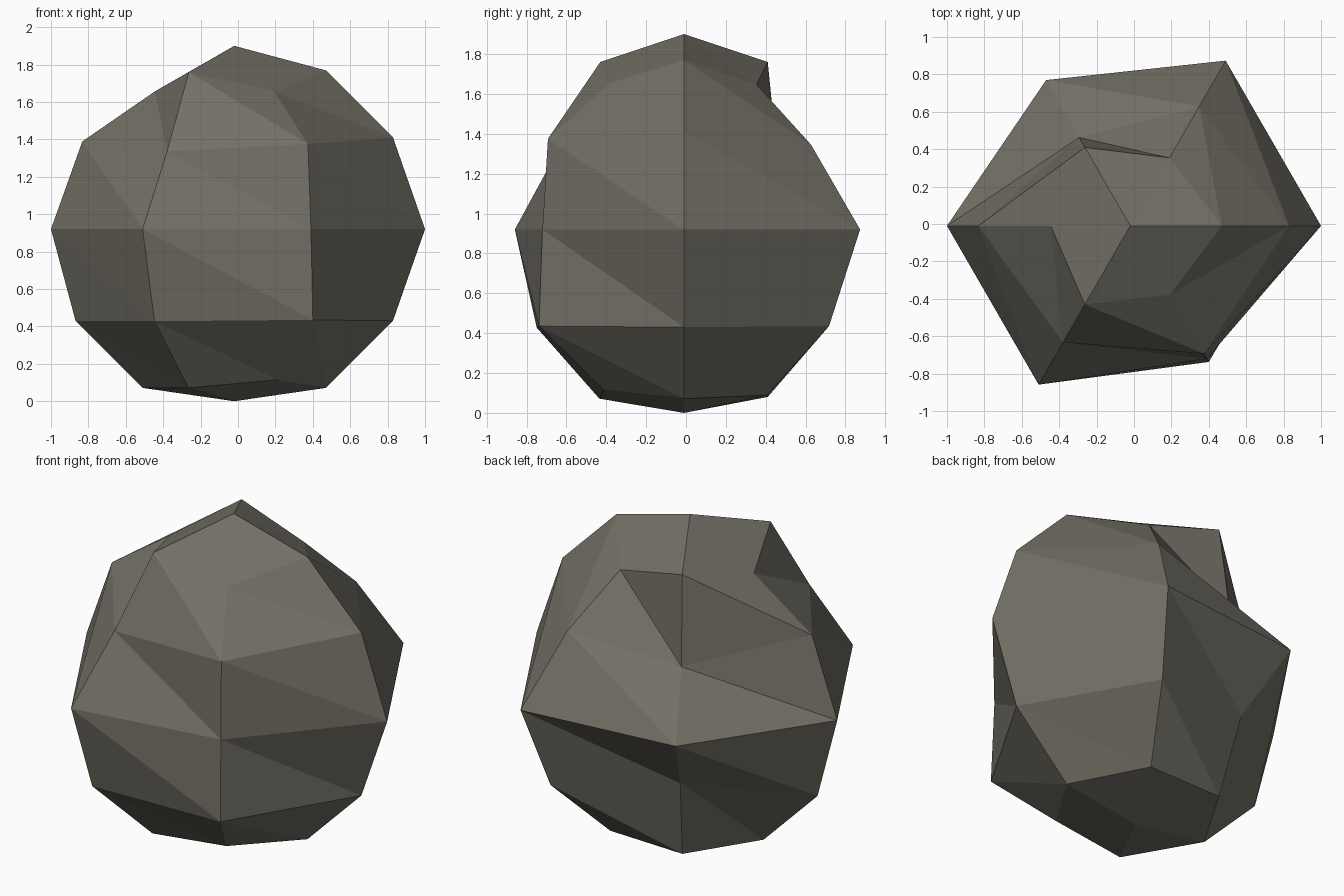
import bpy, bmesh, math
from mathutils import Vector

if "Cube" in bpy.data.objects:
    bpy.data.objects.remove(bpy.data.objects["Cube"])

SIDES = 6
CENTRE = Vector((-0.02, -0.01, 0.92))

# Stretch of each point away from the centre: one row per ring, bottom to top,
# starting on the right (+x) and going round by the back
RINGS = [
    [0.98, 0.96, 0.97, 0.98, 0.98, 0.93],
    [0.98, 0.97, 0.71, 0.98, 0.985, 0.97],
    [1.02, 1.02, 0.90, 0.98, 0.98, 0.82],
    [0.98, 0.85, 0.63, 0.938, 0.83, 0.91],
    [0.98, 0.84, 0.97, 0.85, 0.97, 0.85],
]

mat = bpy.data.materials.new("stone grey")
mat.diffuse_color = (0.17, 0.16, 0.13, 1)
mat.use_nodes = True
mat.node_tree.nodes["Principled BSDF"].inputs["Base Color"].default_value = mat.diffuse_color

bm = bmesh.new()


def point(lat, lon, stretch):
    a, b = math.radians(lat), math.radians(lon)
    d = Vector((math.cos(a) * math.cos(b), math.cos(a) * math.sin(b), math.sin(a)))
    return bm.verts.new(CENTRE + d * stretch)


# Dented six-sided ball
bottom = point(-90, 0, 0.92)
top = point(90, 0, 0.98)
rings = [[point(-60 + 30 * i, 60 * j, s) for j, s in enumerate(row)]
         for i, row in enumerate(RINGS)]

# Bands split along the same diagonal, with a fan at each pole
for j in range(SIDES):
    k = (j + 1) % SIDES
    bm.faces.new((bottom, rings[0][k], rings[0][j]))
    bm.faces.new((top, rings[-1][j], rings[-1][k]))
    for low, high in zip(rings, rings[1:]):
        bm.faces.new((low[j], low[k], high[j]))
        bm.faces.new((low[k], high[k], high[j]))

mesh = bpy.data.meshes.new("rock")
bm.to_mesh(mesh)
bm.free()
mesh.materials.append(mat)
rock = bpy.data.objects.new("rock", mesh)
bpy.context.collection.objects.link(rock)
